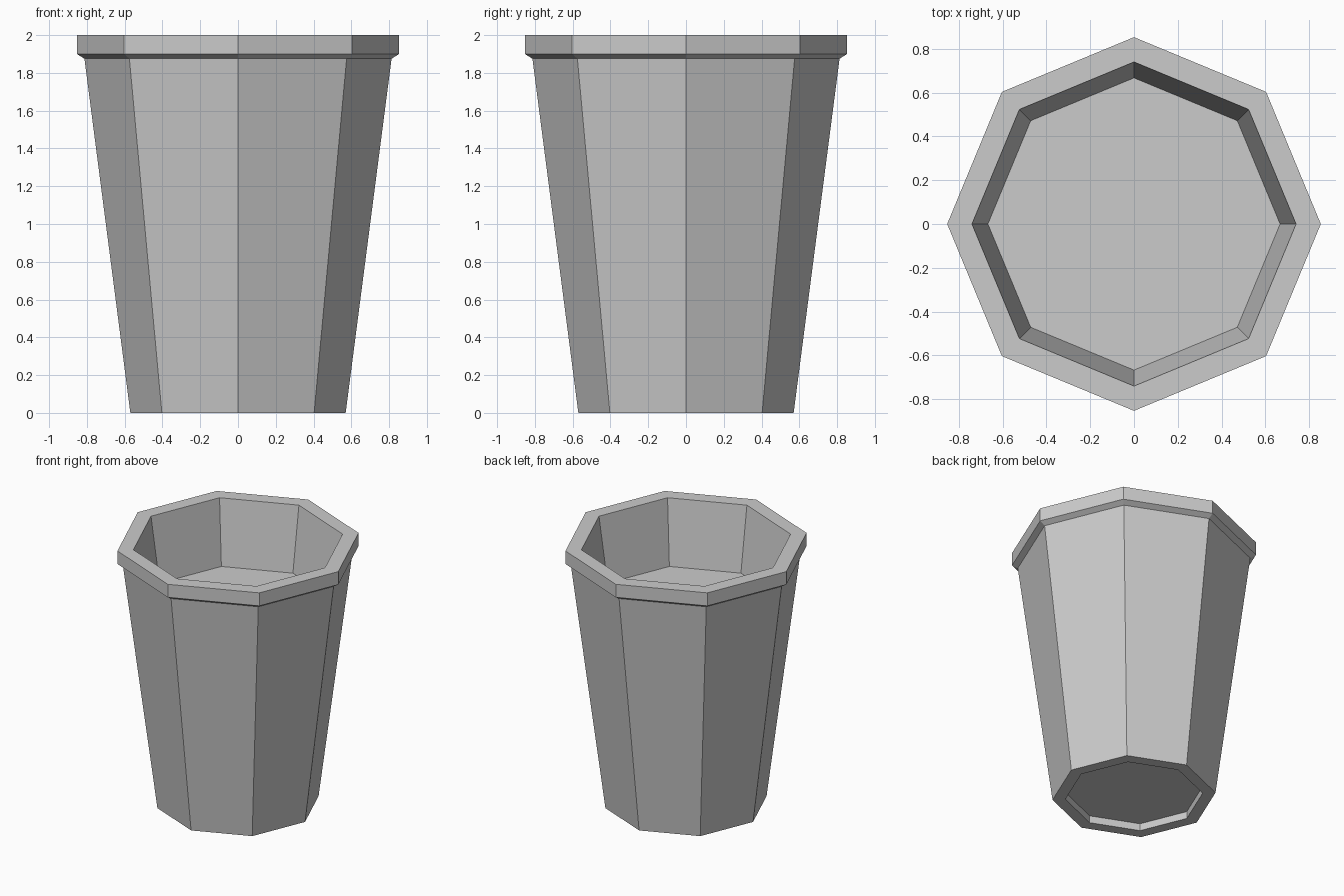
import bpy
import bmesh
from math import cos, sin, pi

cube = bpy.data.objects.get("Cube")
if cube:
    bpy.data.objects.remove(cube, do_unlink=True)

SIDES = 8

grey = bpy.data.materials.new("plain grey")
grey.use_nodes = True
colour = (0.6, 0.6, 0.6, 1.0)
grey.diffuse_color = colour
grey.node_tree.nodes["Principled BSDF"].inputs["Base Color"].default_value = colour


def lathe(name, profile):
    """Sweep a (radius, height) profile into flat sides and cap both ends."""
    bm = bmesh.new()
    rings = [
        [bm.verts.new((r * cos(2 * pi * i / SIDES), r * sin(2 * pi * i / SIDES), z))
         for i in range(SIDES)]
        for r, z in profile
    ]
    for low, high in zip(rings, rings[1:]):
        for i in range(SIDES):
            j = (i + 1) % SIDES
            bm.faces.new((low[i], low[j], high[j], high[i]))
    bm.faces.new(rings[0][::-1])
    bm.faces.new(rings[-1])
    bmesh.ops.recalc_face_normals(bm, faces=bm.faces)
    mesh = bpy.data.meshes.new(name)
    bm.to_mesh(mesh)
    bm.free()
    mesh.materials.append(grey)
    obj = bpy.data.objects.new(name, mesh)
    bpy.context.collection.objects.link(obj)
    return obj


# Tapered pot: recessed base, outer wall, flared rim, inner wall, raised floor
lathe("planter_pot", [
    (0.48, 0.055), (0.48, 0.0), (0.57, 0.0),
    (0.813, 1.875), (0.853, 1.9), (0.853, 2.0),
    (0.74, 2.0), (0.667, 1.505),
])
